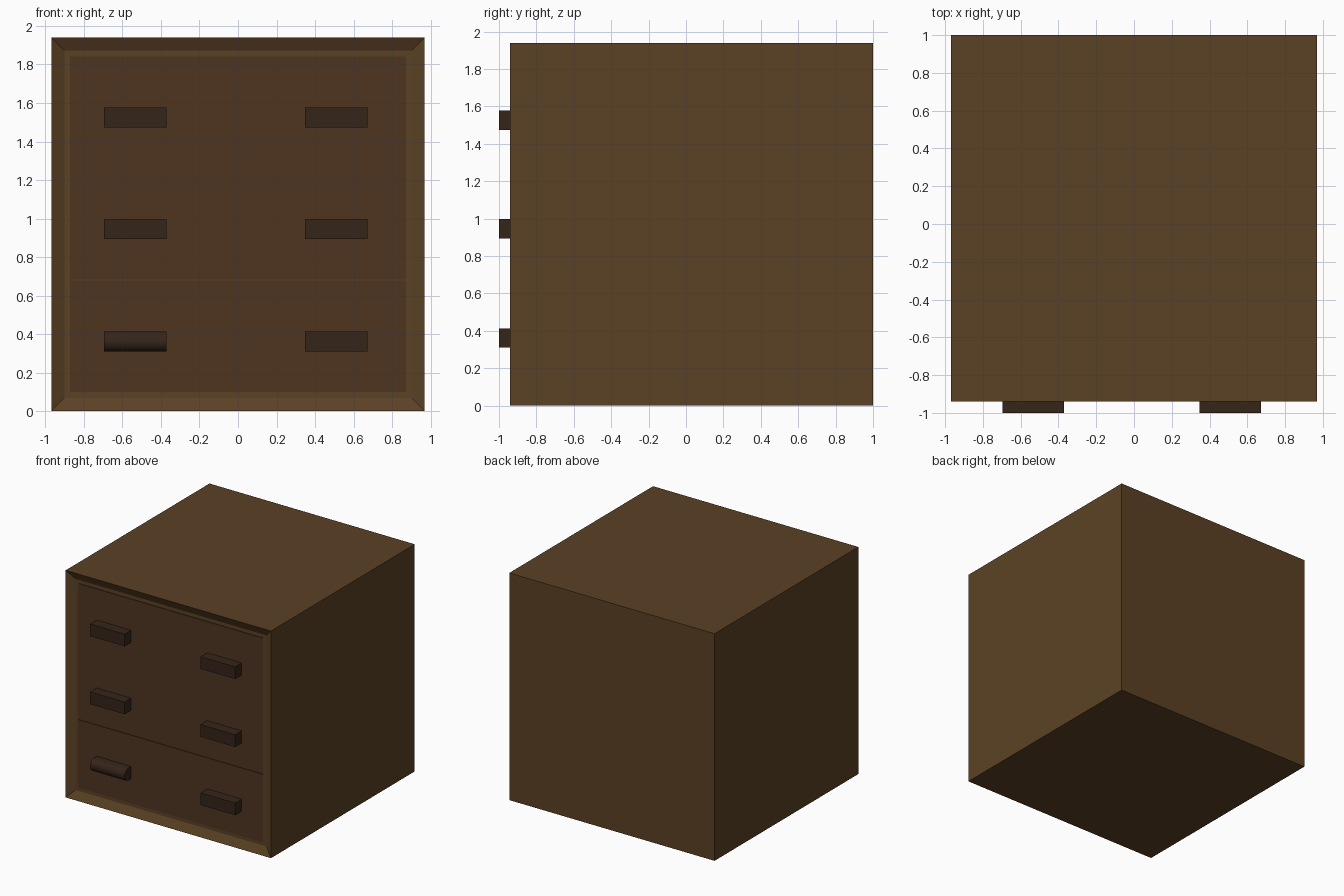
import bpy, bmesh, math

if "Cube" in bpy.data.objects:
    bpy.data.objects.remove(bpy.data.objects["Cube"])


def material(name, rgb):
    m = bpy.data.materials.new(name)
    m.diffuse_color = (*rgb, 1)
    m.use_nodes = True
    m.node_tree.nodes["Principled BSDF"].inputs["Base Color"].default_value = m.diffuse_color
    return m


CASE = material("case_wood", (0.105, 0.053, 0.018))
FRONT = material("drawer_wood", (0.078, 0.035, 0.015))
GRIP = material("handle_wood", (0.035, 0.018, 0.010))


def finish(bm, name, mat):
    bmesh.ops.recalc_face_normals(bm, faces=bm.faces[:])
    me = bpy.data.meshes.new(name)
    bm.to_mesh(me)
    bm.free()
    me.materials.append(mat)
    ob = bpy.data.objects.new(name, me)
    bpy.context.collection.objects.link(ob)
    return ob


def box_mesh(x0, x1, y0, y1, z0, z1):
    bm = bmesh.new()
    bmesh.ops.create_cube(bm, size=1)
    bmesh.ops.scale(bm, vec=(x1 - x0, y1 - y0, z1 - z0), verts=bm.verts)
    bmesh.ops.translate(bm, vec=((x0 + x1) / 2, (y0 + y1) / 2, (z0 + z1) / 2), verts=bm.verts)
    return bm


def box(name, mat, *dims):
    return finish(box_mesh(*dims), name, mat)


# Case with a recessed front
bm = box_mesh(-0.97, 0.97, -0.94, 1.0, 0, 1.94)
bm.faces.ensure_lookup_table()
front = min(bm.faces, key=lambda f: f.calc_center_median().y)
bmesh.ops.inset_individual(bm, faces=[front], thickness=0.097)
bmesh.ops.translate(bm, vec=(0, 0.035, 0), verts=front.verts)
finish(bm, "case", CASE)

# Drawer fronts: a low one, and a tall one above the seam
for name, z0, z1 in (("bottom_drawer", 0.098, 0.679), ("upper_drawers", 0.684, 1.842)):
    box(name, FRONT, -0.872, 0.872, -0.911, -0.904, z0, z1)

# Handles: plain blocks, except the bottom left one with its rounded face
for row, z in enumerate((0.362, 0.945, 1.525)):
    for side, x0 in (("left", -0.697), ("right", 0.347)):
        name = f"handle_{side}_{row + 1}"
        if row or side == "right":
            box(name, GRIP, x0, x0 + 0.326, -1.0, -0.908, z - 0.052, z + 0.052)
            continue
        bm = bmesh.new()
        profile = [(-0.908, 0.052), (-0.908, -0.052)]
        for i in range(13):
            a = -math.pi / 2 + math.pi * i / 12
            profile.append((-0.955 - 0.045 * math.cos(a), 0.052 * math.sin(a)))
        face = bm.faces.new([bm.verts.new((x0, y, z + dz)) for y, dz in profile])
        ext = bmesh.ops.extrude_face_region(bm, geom=[face])["geom"]
        bmesh.ops.translate(bm, vec=(0.326, 0, 0),
                            verts=[v for v in ext if isinstance(v, bmesh.types.BMVert)])
        if not face.is_valid or len(bm.faces) < len(profile) + 2:
            bmesh.ops.holes_fill(bm, edges=bm.edges[:], sides=0)
        ob = finish(bm, name, GRIP)
        bpy.context.view_layer.objects.active = ob
        ob.select_set(True)
        bpy.ops.object.shade_smooth_by_angle(angle=math.radians(40))
        ob.select_set(False)
